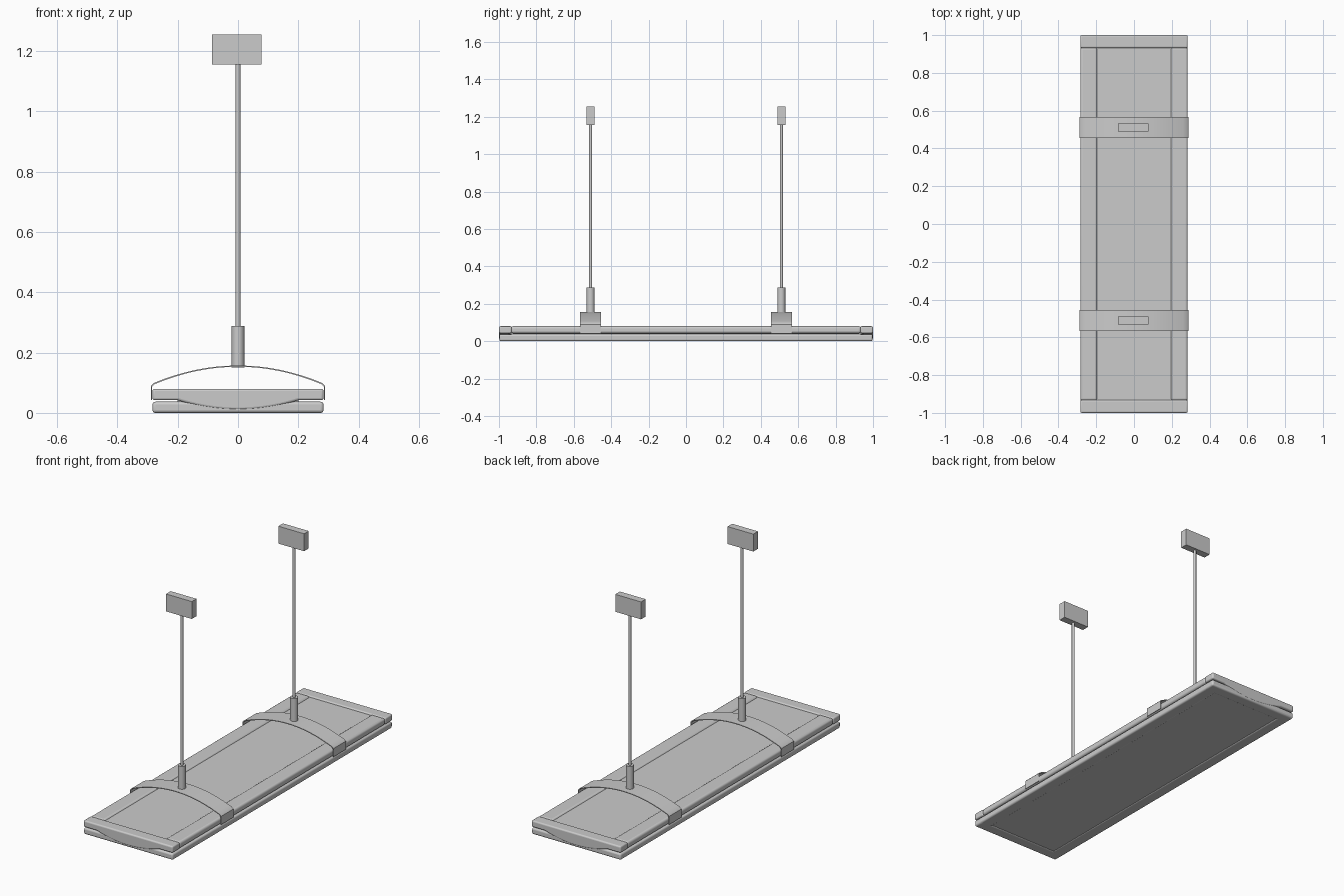
import bpy, bmesh, math

if "Cube" in bpy.data.objects:
    bpy.data.objects.remove(bpy.data.objects["Cube"])


def finish(name, bm, bevel=0, segs=4, smooth=True):
    bmesh.ops.recalc_face_normals(bm, faces=bm.faces)
    me = bpy.data.meshes.new(name)
    bm.to_mesh(me)
    bm.free()
    ob = bpy.data.objects.new(name, me)
    bpy.context.collection.objects.link(ob)
    if bevel:
        m = ob.modifiers.new("bevel", 'BEVEL')
        m.width, m.segments = bevel, segs
        m.limit_method, m.angle_limit = 'ANGLE', math.radians(40)
    if smooth:
        bpy.ops.object.select_all(action='DESELECT')
        ob.select_set(True)
        bpy.context.view_layer.objects.active = ob
        bpy.ops.object.shade_smooth_by_angle(angle=math.radians(35))
    return ob


def box(name, x, y, z, bevel=0):
    bm = bmesh.new()
    bmesh.ops.create_cube(bm, size=1)
    for v in bm.verts:
        v.co = [r[0] if c < 0 else r[1] for c, r in zip(v.co, (x, y, z))]
    return finish(name, bm, bevel, smooth=bevel > 0)


def extrude_y(name, pts, y0, y1, bevel=0):
    # closed x-z outline swept along y
    bm = bmesh.new()
    f = bm.faces.new([bm.verts.new((x, y0, z)) for x, z in pts])
    r = bmesh.ops.extrude_face_region(bm, geom=[f])
    for v in r["geom"]:
        if isinstance(v, bmesh.types.BMVert):
            v.co.y = y1
    return finish(name, bm, bevel)


def cylinder(name, r, y, z0, z1, n=24):
    bm = bmesh.new()
    bmesh.ops.create_cone(bm, cap_ends=True, segments=n, radius1=r, radius2=r, depth=z1 - z0)
    bmesh.ops.translate(bm, verts=bm.verts, vec=(0, y, (z0 + z1) / 2))
    return finish(name, bm)


# top and bottom panels of the housing
box("top_panel", (-0.2, 0.2), (-0.95, 0.95), (0.038, 0.073))
box("diffuser", (-0.24, 0.24), (-0.96, 0.96), (0.004, 0.034))

# long side rails, upper and lower
for s, side in ((-1, "left"), (1, "right")):
    def span(a, b):
        return tuple(sorted((s * a, s * b)))
    box(side + "_upper_rail", span(0.195, 0.284), (-0.935, 0.935), (0.042, 0.08), 0.012)
    box(side + "_lower_rail", span(0.215, 0.284), (-0.996, 0.996), (0, 0.037), 0.01)

# end caps: upper cap has a curved belly overlapping the lower bar
belly = [(0.2 * math.sin(math.pi / 2 * i / 8), 0.0) for i in range(-8, 9)]
belly = [(x, 0.01 + 0.032 * (x / 0.2) ** 2) for x, _ in belly]
outline = [(-0.284, 0.08), (-0.284, 0.042)] + belly + [(0.284, 0.042), (0.284, 0.08)]
for s, end in ((-1, "front"), (1, "back")):
    extrude_y(end + "_upper_cap", outline, s * 0.932, s * 1.0, 0.008)
    ys = tuple(sorted((s * 0.93, s * 0.998)))
    box(end + "_lower_cap", (-0.284, 0.284), ys, (0, 0.037), 0.01)

# arched strap profile: outer line, then the inner line back
arc = [(x, 0.157 - 0.058 * (x / 0.28) ** 2) for x in [0.28 * i / 14 for i in range(-14, 15)]]
outer = [(-0.289, 0.042), (-0.289, 0.09)] + arc + [(0.289, 0.09), (0.289, 0.042)]
inner = [(x * 0.286 / 0.289, z - (0.0 if z < 0.05 else 0.004)) for x, z in reversed(outer)]

# two hangers
for s, end in ((-1, "front"), (1, "back")):
    y = s * 0.51
    extrude_y(end + "_strap", outer + inner, y - 0.056, y + 0.056)
    cylinder(end + "_rod_socket", 0.021, y, 0.15, 0.288)
    cylinder(end + "_rod", 0.008, y, 0.28, 1.16, 16)
    box(end + "_ceiling_mount", (-0.086, 0.078), (y - 0.021, y + 0.021), (1.155, 1.255))
